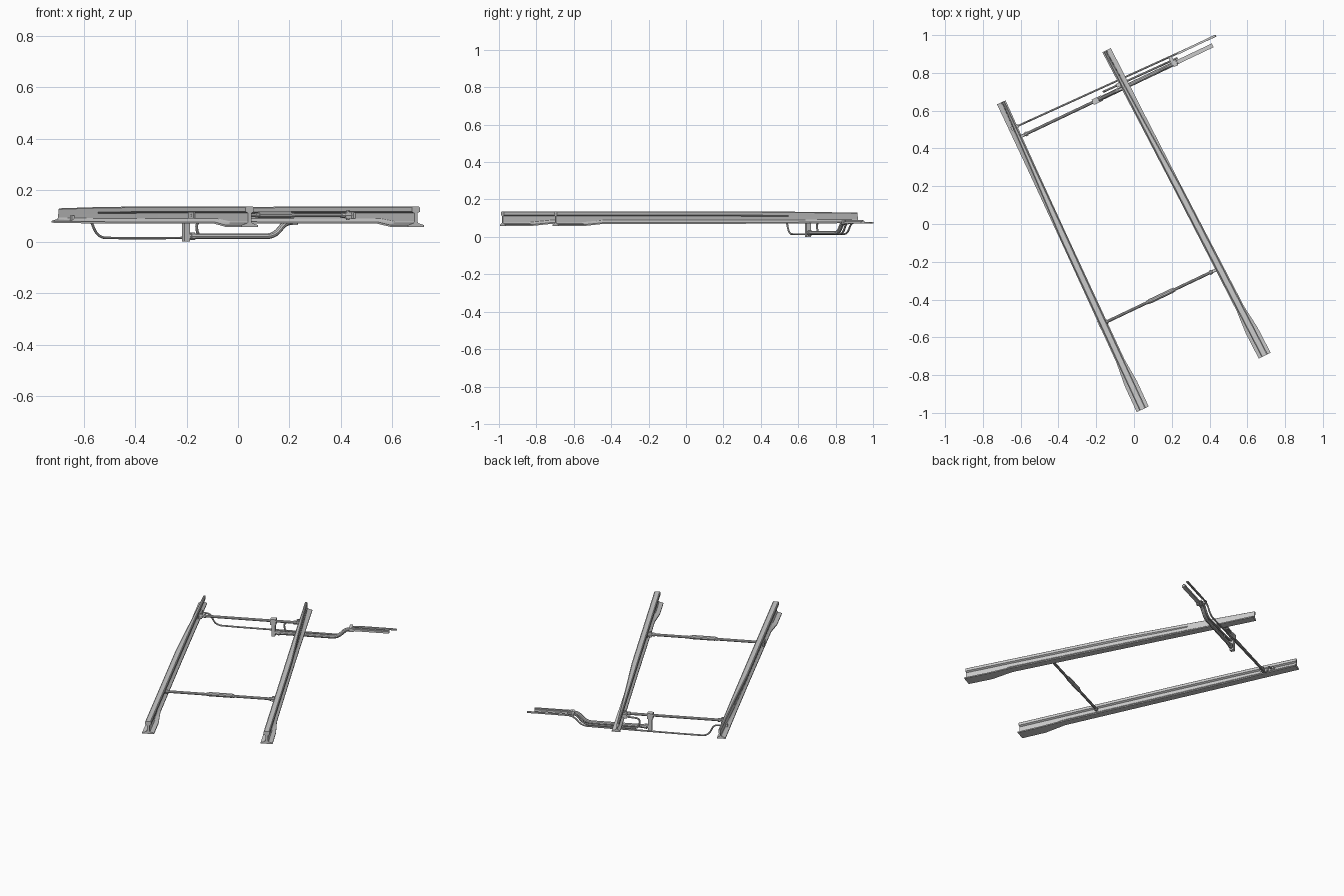
import bpy, bmesh, math
from mathutils import Vector, Matrix

if "Cube" in bpy.data.objects:
    bpy.data.objects.remove(bpy.data.objects["Cube"])

ANG = math.atan(0.475)          # direction of the cross rods in plan


def make_object(name, bm):
    bmesh.ops.recalc_face_normals(bm, faces=bm.faces)
    me = bpy.data.meshes.new(name)
    bm.to_mesh(me)
    bm.free()
    ob = bpy.data.objects.new(name, me)
    bpy.context.collection.objects.link(ob)
    return ob


def section(z0, foot, h_out, top, web_out):
    """Closed rail section, +x is the outer (planed) side."""
    ft, h_in = z0 + 0.007, 0.018
    neck = top - 0.026
    return [(-foot, z0), (foot, z0), (foot, ft), (web_out + 0.004, ft + 0.007),
            (web_out, ft + 0.013), (web_out, neck), (h_out, neck + 0.006),
            (h_out, top - 0.004), (h_out - 0.005, top), (-h_in + 0.005, top),
            (-h_in, top - 0.004), (-h_in, neck + 0.006), (-0.007, neck),
            (-0.007, ft + 0.013), (-0.011, ft + 0.007), (-foot, ft)]


def blade(name, heel, tip, outer):
    heel, tip = Vector(heel), Vector(tip)
    length = (tip - heel).length
    d = (tip - heel) / length
    side = Vector((d.y, -d.x)) * outer
    # distance from heel, base z, half foot, head outer edge, top z, outer web
    stations = [(0, .058, .035, .018, .137, .007), (.15, .058, .035, .018, .137, .007),
                (.28, .070, .023, .018, .137, .008), (1.0, .070, .021, .018, .137, .008),
                (1.4, .071, .022, .006, .135, .005), (length, .074, .025, -.004, .130, -.003)]
    bm = bmesh.new()
    rings = []
    for s, *args in stations:
        c = heel + d * s
        ring = []
        for x, z in section(*args):
            p = c + side * x
            ring.append(bm.verts.new((p.x, p.y, z)))
        rings.append(ring)
    n = len(rings[0])
    for a, b in zip(rings, rings[1:]):
        for i in range(n):
            j = (i + 1) % n
            bm.faces.new((a[i], a[j], b[j], b[i]))
    bm.faces.new(rings[0])
    bm.faces.new(rings[-1])
    return make_object(name, bm)


def box(name, x, y, z, size, angle=ANG):
    bm = bmesh.new()
    bmesh.ops.create_cube(bm, size=1)
    m = Matrix.Translation((x, y, z)) @ Matrix.Rotation(angle, 4, 'Z') @ Matrix.Diagonal((*size, 1))
    bmesh.ops.transform(bm, matrix=m, verts=bm.verts)
    return make_object(name, bm)


def rod(name, line, pts, r, bend=0.03):
    """Round bar along plan line y = a + b*x through (x, z) points with rounded bends."""
    a, b = line
    pts = [Vector((x, a + b * x, z)) for x, z in pts]
    path = [pts[0]]
    for p, q, s in zip(pts, pts[1:], pts[2:]):
        e = min(bend, (p - q).length * .48, (s - q).length * .48)
        u, v = q + (p - q).normalized() * e, q + (s - q).normalized() * e
        for i in range(7):
            t = i / 6
            path.append(u * (1 - t) ** 2 + q * 2 * t * (1 - t) + v * t * t)
    path.append(pts[-1])
    cu = bpy.data.curves.new(name, 'CURVE')
    cu.dimensions = '3D'
    cu.bevel_depth, cu.bevel_resolution, cu.use_fill_caps = r, 3, True
    sp = cu.splines.new('POLY')
    sp.points.add(len(path) - 1)
    for k, p in zip(sp.points, path):
        k.co = (*p, 1)
    ob = bpy.data.objects.new(name, cu)
    bpy.context.collection.objects.link(ob)
    return ob


def on_line(line, x):
    return x, line[0] + line[1] * x


# Two switch blades
blade("left_blade", (0.046, -0.981), (-0.7025, 0.644), -1)
blade("right_blade", (0.692, -0.697), (-0.145, 0.92), 1)

NEAR, DRIVE = (-0.449, 0.475), (0.748, 0.475)
LONG, SHORT = (0.799, 0.455), (0.774, 0.455)


# Stretcher bars with web lugs, nuts and clevis plates
def stretcher(name, line, x0, x1, z):
    rod(name + "_bar", line, [(x0, z), (x1, z)], 0.008)
    for tag, x, s in (("left", x0, 1), ("right", x1, -1)):
        box(f"{name}_{tag}_web_plate", *on_line(line, x + s * .004), z, (.008, .05, .026))
        box(f"{name}_{tag}_lug", *on_line(line, x + s * .018), z, (.026, .014, .024))
        rod(f"{name}_{tag}_nut", line, [(x + s * .034, z), (x + s * .046, z)], 0.0115)
        px, py = on_line(line, x + s * .02)
        bm = bmesh.new()
        bmesh.ops.create_cone(bm, cap_ends=True, segments=12, radius1=.006, radius2=.006, depth=.036,
                              matrix=Matrix.Translation((px, py, z)))
        make_object(f"{name}_{tag}_pin", bm)


stretcher("heel_stretcher", NEAR, -0.185, 0.447, 0.103)
rod("heel_stretcher_sleeve", NEAR, [(0.08, .105), (0.205, .105)], 0.0125)
for x in (0.075, 0.21):
    rod("sleeve_lock_nut", NEAR, [(x - .007, .104), (x + .007, .104)], 0.0105)
stretcher("tip_stretcher", DRIVE, -0.61, -0.05, 0.095)

# Drive bracket hanging from the tip stretcher
box("drive_bracket_post", *on_line(DRIVE, -.203), .037, (.022, .026, .074))
box("drive_bracket_clamp", *on_line(DRIVE, -.203), .092, (.034, .030, .036))
rod("drive_bracket_nut", DRIVE, [(-.185, .021), (-.17, .021)], 0.015)

# Cranked drive rod dipping below the right blade
rod("drive_rod", DRIVE, [(-.205, .021), (.14, .021), (.185, .076), (.23, .076)], 0.0115, .035)
box("drive_end_bar", *on_line(DRIVE, .315), .077, (.225, .022, .012))
box("drive_end_rib", *on_line(DRIVE, .315), .085, (.225, .007, .010))
box("drive_joint", *on_line(DRIVE, .215), .077, (.022, .032, .022))

# Detector rods, long to the left blade and short to the right blade
rod("long_detector_rod", LONG, [(-.625, .088), (-.575, .088), (-.545, .015), (-.40, .014),
                                (.14, .016), (.185, .076), (.435, .076)], 0.005, .05)
rod("short_detector_rod", SHORT, [(-.06, .088), (-.165, .080), (-.155, .016),
                                  (.14, .016), (.185, .076), (.23, .076)], 0.0055, .035)
box("long_detector_lug", *on_line(LONG, -.632), .09, (.04, .02, .024))
box("short_detector_lug", *on_line(SHORT, -.075), .09, (.04, .02, .024))
box("detector_clip", *on_line(SHORT, .2), .078, (.018, .045, .018))
box("detector_end_bar", *on_line(LONG, .33), .077, (.22, .011, .008))

# Turn rods into meshes and smooth everything except sharp edges
bpy.ops.object.select_all(action='SELECT')
bpy.context.view_layer.objects.active = bpy.context.collection.objects[0]
bpy.ops.object.convert(target='MESH')
bpy.ops.object.shade_smooth_by_angle(angle=math.radians(30))
